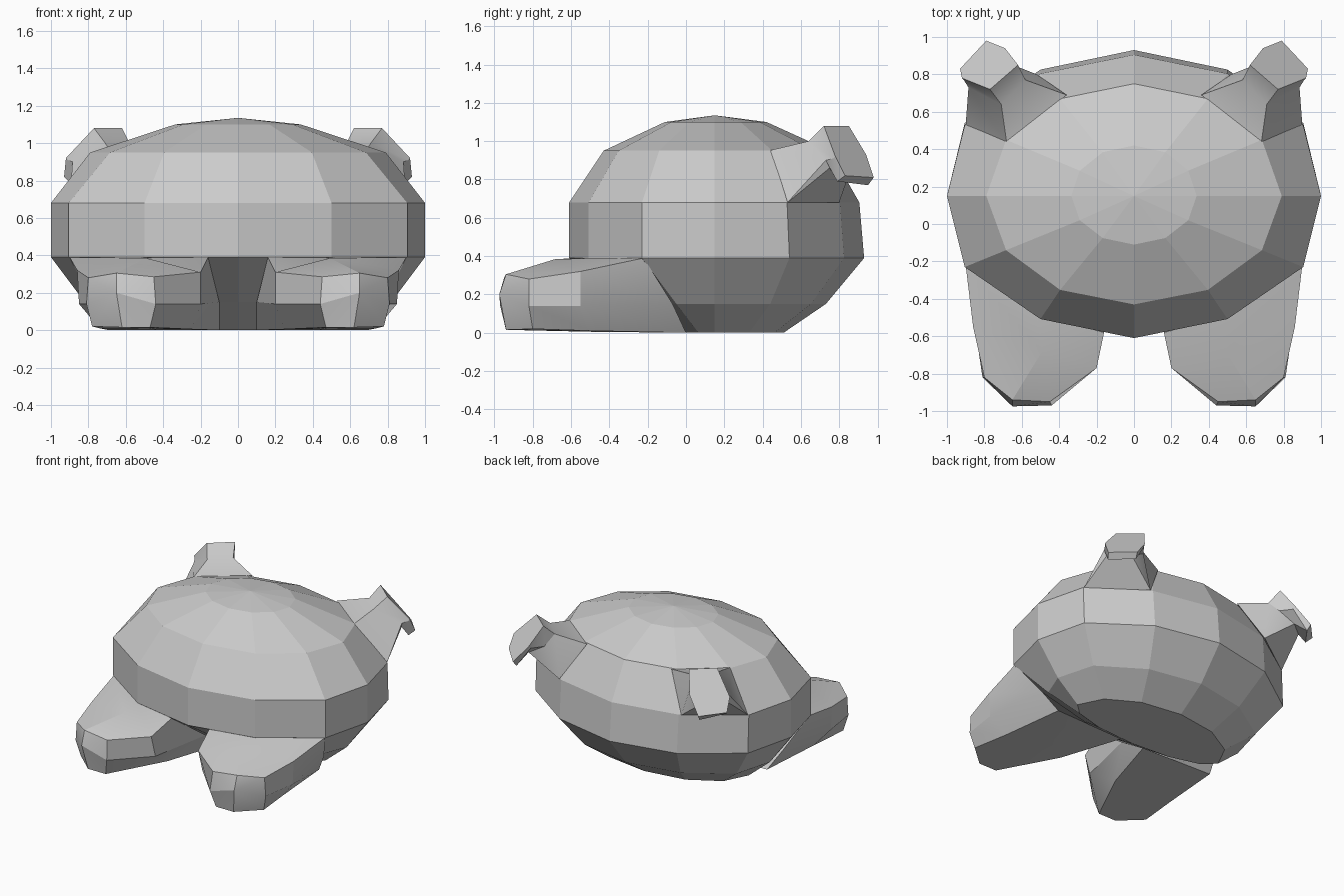
import bpy, bmesh, math


def finish(bm, name, smooth):
    bmesh.ops.remove_doubles(bm, verts=bm.verts, dist=0.001)
    bmesh.ops.recalc_face_normals(bm, faces=bm.faces)
    mesh = bpy.data.meshes.new(name)
    bm.to_mesh(mesh)
    bm.free()
    ob = bpy.data.objects.new(name, mesh)
    bpy.context.collection.objects.link(ob)
    if smooth:
        bpy.ops.object.select_all(action='DESELECT')
        ob.select_set(True)
        bpy.context.view_layer.objects.active = ob
        bpy.ops.object.shade_smooth_by_angle(angle=math.radians(smooth))


def loft(name, rings, tip=None, side=1, smooth=0):
    # skin matching rings, then close with a flat start and a fan or flat end
    bm = bmesh.new()
    loops = [[bm.verts.new((side * x, y, z)) for x, y, z in r] for r in rings]
    n = len(loops[0])
    for a, b in zip(loops, loops[1:]):
        for i in range(n):
            j = (i + 1) % n
            bm.faces.new((a[i], a[j], b[j], b[i]))
    bm.faces.new(loops[0])
    if tip:
        t = bm.verts.new((side * tip[0], tip[1], tip[2]))
        for i in range(n):
            bm.faces.new((loops[-1][i], loops[-1][(i + 1) % n], t))
    else:
        bm.faces.new(loops[-1])
    finish(bm, name, smooth)


def body_ring(z, rx, yf, yb, corner):
    # twelve-sided oval with separate front and back depth
    pts = []
    for i in range(12):
        a = math.radians(30 * i)
        x = rx * math.cos(a)
        if i in (1, 5, 7, 11):
            x = math.copysign(corner, x)
        s = math.sin(a)
        pts.append((x, 0.15 + s * ((yb - 0.15) if s > 0 else (0.15 - yf)), z))
    return pts


# Body: height, half width, front y, back y, corner width
RINGS = [
    (0.00, 0.64, -0.02, 0.51, 0.55),
    (0.15, 0.82, -0.25, 0.73, 0.74),
    (0.39, 1.00, -0.61, 0.93, 0.905),
    (0.68, 1.00, -0.61, 0.905, 0.905),
    (0.95, 0.79, -0.43, 0.75, 0.684),
    (1.10, 0.335, -0.11, 0.42, 0.29),
]
loft("body", [body_ring(*r) for r in RINGS], (0, 0.15, 1.135))

# Front leg sections from hip to toe: top, inner side, sole, outer side
LEG = [
    [(0.90, -0.22, 0.39), (0.52, -0.49, 0.39), (0.16, -0.58, 0.39), (0.10, -0.25, 0.15),
     (0.10, -0.02, 0.0), (0.40, -0.01, 0.0), (0.69, 0.0, 0.0), (0.78, -0.07, 0.15)],
    [(0.86, -0.55, 0.32), (0.49, -0.68, 0.385), (0.20, -0.77, 0.31), (0.20, -0.72, 0.14),
     (0.25, -0.50, 0.005), (0.48, -0.50, 0.008), (0.74, -0.50, 0.01), (0.85, -0.55, 0.14)],
    [(0.80, -0.82, 0.28), (0.65, -0.94, 0.305), (0.45, -0.95, 0.285), (0.44, -0.97, 0.14),
     (0.47, -0.94, 0.015), (0.62, -0.94, 0.015), (0.78, -0.80, 0.02), (0.81, -0.82, 0.14)],
]

# Rear flipper sections: root on the shell, neck, lip and hexagonal tip
FLIPPER = [
    [(0.36, 0.69, 0.95), (0.68, 0.43, 0.95), (0.90, 0.53, 0.68),
     (0.90, 0.53, 0.68), (0.52, 0.80, 0.68), (0.52, 0.80, 0.68)],
    [(0.58, 0.77, 1.00), (0.71, 0.64, 1.00), (0.885, 0.73, 0.90),
     (0.87, 0.75, 0.86), (0.74, 0.86, 0.85), (0.62, 0.84, 0.92)],
    [(0.62, 0.85, 1.08), (0.77, 0.72, 1.08), (0.91, 0.77, 0.91),
     (0.90, 0.79, 0.79), (0.78, 0.95, 0.77), (0.68, 0.92, 0.92)],
    [(0.62, 0.85, 1.08), (0.77, 0.72, 1.08), (0.92, 0.78, 0.92),
     (0.93, 0.83, 0.82), (0.79, 0.98, 0.81), (0.69, 0.94, 0.93)],
]

for label, side in (("right", 1), ("left", -1)):
    loft("front_leg_" + label, LEG, (0.65, -0.975, 0.20), side, 20)
    loft("rear_flipper_" + label, FLIPPER, None, side, 30)
